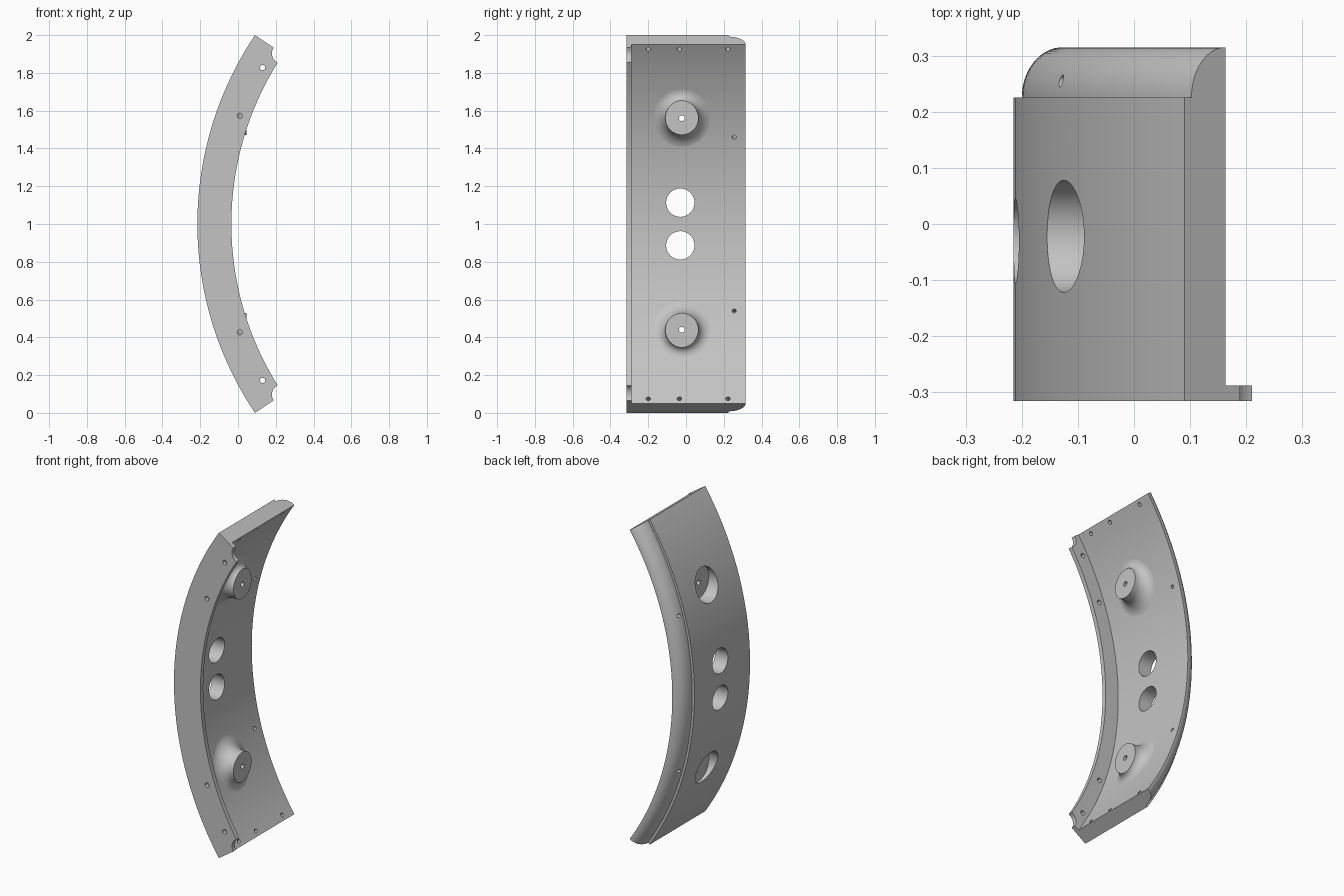
import bpy, bmesh
from math import sin, cos, pi, radians, sqrt, asin
from mathutils import Vector

if "Cube" in bpy.data.objects:
    bpy.data.objects.remove(bpy.data.objects["Cube"])

# Arc axis runs along y through (CX, CZ)
CX, CZ = 1.577, 1.0
R_OUT, R_IN, R_FLANGE = 1.792, 1.704, 1.612
HALF = asin(1 / R_OUT)
FRONT, BACK, ROUND_Y = -0.315, 0.315, 0.225

grey = bpy.data.materials.new("light_grey")
grey.use_nodes = True
COLOUR = (0.55, 0.55, 0.55, 1)
grey.diffuse_color = COLOUR
grey.node_tree.nodes["Principled BSDF"].inputs["Base Color"].default_value = COLOUR


def arc_point(r, y, a):
    return Vector((CX - r * cos(a), y, CZ + r * sin(a)))


def make_object(name, bm):
    bmesh.ops.recalc_face_normals(bm, faces=bm.faces)
    mesh = bpy.data.meshes.new(name)
    bm.to_mesh(mesh)
    bm.free()
    mesh.materials.append(grey)
    obj = bpy.data.objects.new(name, mesh)
    bpy.context.collection.objects.link(obj)
    return obj


def loft(name, rings):
    """Solid through closed rings of points, capped at both ends."""
    bm = bmesh.new()
    rows = [[bm.verts.new(p) for p in ring] for ring in rings]
    n = len(rows[0])
    for a, b in zip(rows, rows[1:]):
        for i in range(n):
            j = (i + 1) % n
            bm.faces.new((a[i], a[j], b[j], b[i]))
    bm.faces.new(rows[0])
    bm.faces.new(rows[-1][::-1])
    return make_object(name, bm)


def combine(target, tool, operation):
    mod = target.modifiers.new(operation, "BOOLEAN")
    mod.operation, mod.object, mod.solver = operation, tool, "EXACT"
    bpy.context.view_layer.objects.active = target
    bpy.ops.object.modifier_apply(modifier=mod.name)
    bpy.data.objects.remove(tool)


def drill(target, start, direction, radius, depth, sides=32):
    """Cut a round hole from start along direction."""
    direction = Vector(direction).normalized()
    bm = bmesh.new()
    bmesh.ops.create_cone(bm, cap_ends=True, segments=sides, radius1=radius,
                          radius2=radius, depth=depth)
    tool = make_object("hole_cutter", bm)
    tool.rotation_mode = "QUATERNION"
    tool.rotation_quaternion = direction.to_track_quat("Z", "Y")
    tool.location = Vector(start) + direction * depth / 2
    bpy.context.view_layer.update()
    combine(target, tool, "DIFFERENCE")


# Curved panel: rounded back edge with a small step, front flange inward
profile = [(FRONT, R_OUT), (ROUND_Y, R_OUT)]
for i in range(17):
    t = i / 16 * pi / 2
    profile.append((ROUND_Y + (BACK - ROUND_Y) * sin(t), R_IN + 0.073 * cos(t)))
profile += [(-0.288, R_IN), (-0.288, R_FLANGE), (FRONT, R_FLANGE)]
SEGS = 80
panel = loft("curved_panel", [
    [arc_point(r, y, HALF * (2 * k / SEGS - 1)) for y, r in profile]
    for k in range(SEGS + 1)])

# Flat-faced bosses that blend into the inner wall
BOSS_Y, BOSS_R, FILLET, FACE_X = -0.022, 0.088, 0.07, 0.046


def wall_x(z):
    return CX - sqrt(R_IN ** 2 - (z - CZ) ** 2)


def boss_rings(zc, count=64, steps=10):
    columns = []
    for k in range(count):
        a = 2 * pi * k / count

        def at(phi):
            d = BOSS_R + FILLET * (1 - sin(phi))
            y, z = BOSS_Y + d * cos(a), zc + d * sin(a)
            return Vector((wall_x(z) + FILLET * (1 - cos(phi)), y, z))

        lo, hi = 0, pi / 2
        for _ in range(30):
            mid = (lo + hi) / 2
            lo, hi = (mid, hi) if at(mid).x < FACE_X else (lo, mid)
        column = [at(lo * (1 - i / steps)) for i in range(steps + 1)]
        rim = column[0].copy()
        rim.x = FACE_X
        if FACE_X - column[0].x < 0.001:
            column[0].x = FACE_X - 0.001
        column[-1].x -= 0.001
        base = column[-1].copy()
        base.x -= 0.02
        columns.append([rim] + column + [base])
    return [list(ring) for ring in zip(*columns)]


for side in (1, -1):
    zc = CZ + side * 0.56
    combine(panel, loft("boss", boss_rings(zc)), "UNION")

for side in (1, -1):
    zc = CZ + side * 0.56
    # Outer pocket and the bolt hole through its floor
    drill(panel, (-0.37, BOSS_Y, zc), (1, 0, 0), 0.1, 0.3, 64)
    drill(panel, (-0.2, BOSS_Y, zc), (1, 0, 0), 0.015, 0.4, 24)
    # Large central through hole with a small blind hole beside it
    drill(panel, (-0.4, -0.03, CZ + side * 0.113), (1, 0, 0), 0.075, 0.5, 64)
    drill(panel, (0.05, -0.031 + side * 0.073, CZ + side * 0.185),
          (-1, 0, 0), 0.012, 0.13, 16)
    # Blind holes along the end
    a = side * asin(0.925 / R_IN)
    for y in (-0.2, -0.035, 0.222):
        drill(panel, arc_point(R_IN - 0.03, y, a), (-cos(a), 0, sin(a)),
              0.012, 0.08, 16)
    # Through hole in the rounded back edge
    a = side * asin(0.46 / R_IN)
    drill(panel, arc_point(R_IN - 0.05, 0.255, a), (-cos(a), 0, sin(a)),
          0.011, 0.2, 16)
    # Flange holes
    for x, dz in ((0.01, 0.573), (0.13, 0.828)):
        drill(panel, (x, FRONT - 0.02, CZ + side * dz), (0, 1, 0),
              0.014, 0.053, 24)
    # Rounded notch at the flange corner
    drill(panel, (0.232, FRONT - 0.02, CZ + side * 0.903), (0, 1, 0),
          0.053, 0.06, 32)

bpy.ops.object.select_all(action="DESELECT")
panel.select_set(True)
bpy.context.view_layer.objects.active = panel
bpy.ops.object.shade_smooth_by_angle(angle=radians(25))
weighted = panel.modifiers.new("even_shading", "WEIGHTED_NORMAL")
weighted.keep_sharp = True
